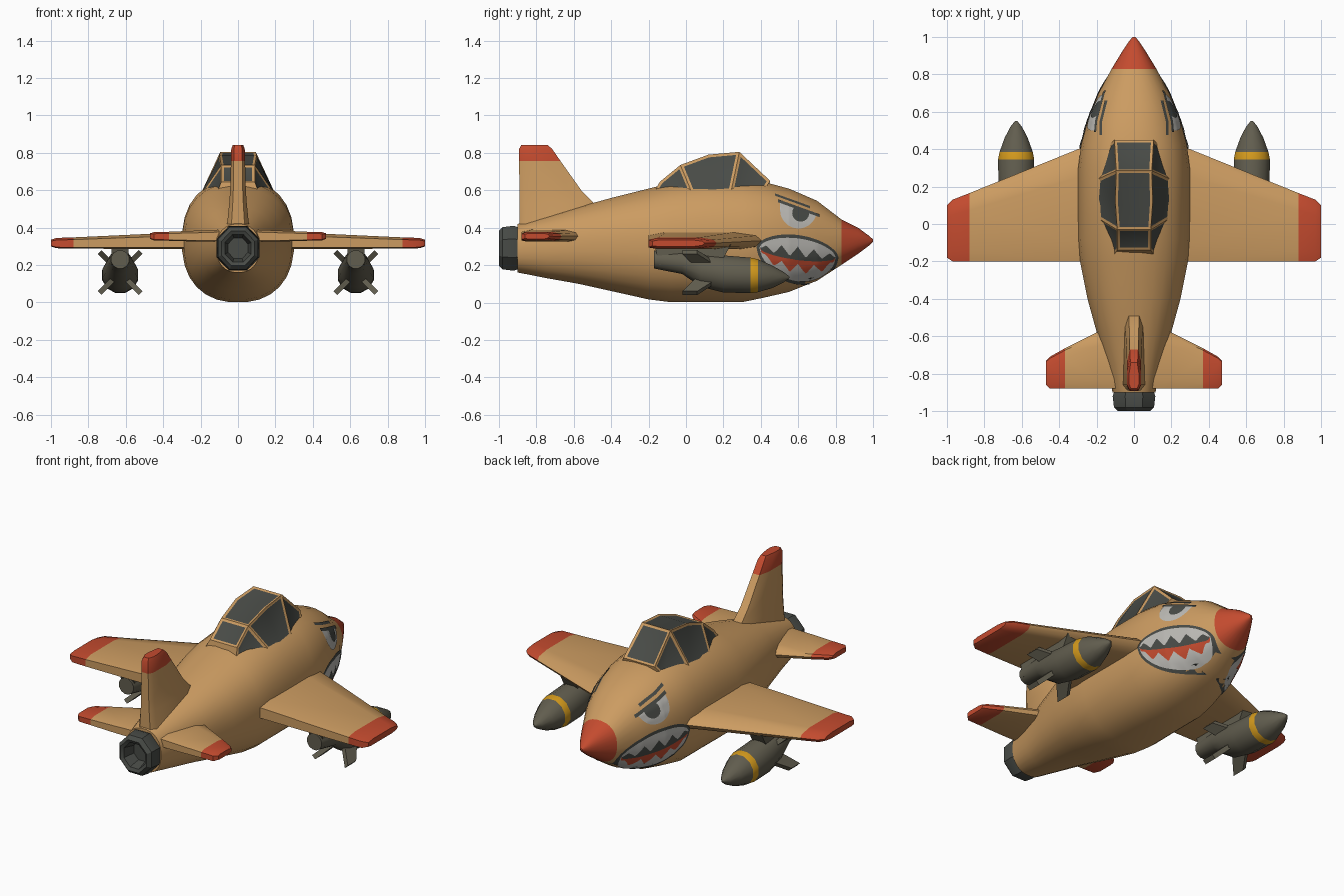
import bpy
import bmesh
import math
from mathutils import Vector
from mathutils.bvhtree import BVHTree

default_cube = bpy.data.objects.get("Cube")
if default_cube:
    bpy.data.objects.remove(default_cube, do_unlink=True)


def make_material(name, red, green, blue):
    material = bpy.data.materials.new(name)
    material.use_nodes = True
    colour = (red, green, blue, 1)
    material.diffuse_color = colour
    shader = material.node_tree.nodes["Principled BSDF"]
    shader.inputs["Base Color"].default_value = colour
    shader.inputs["Roughness"].default_value = 0.8
    return material


TAN = make_material("sand tan", 0.6, 0.33, 0.12)
RED = make_material("warm red", 0.55, 0.07, 0.028)
DARK = make_material("dark grey", 0.065, 0.07, 0.062)
OLIVE = make_material("olive grey", 0.12, 0.11, 0.077)
YELLOW = make_material("band yellow", 0.65, 0.32, 0.012)
WHITE = make_material("dull white", 0.5, 0.49, 0.46)


def finish(name, bm, materials, rule=None, angle=40, recalc=True):
    """Turn a bmesh into a shaded object; rule(face centre) picks the material."""
    if recalc:
        bmesh.ops.recalc_face_normals(bm, faces=bm.faces)
    if rule:
        for face in bm.faces:
            face.material_index = int(rule(face.calc_center_median()))
    mesh = bpy.data.meshes.new(name)
    bm.to_mesh(mesh)
    bm.free()
    for material in materials:
        mesh.materials.append(material)
    obj = bpy.data.objects.new(name, mesh)
    bpy.context.collection.objects.link(obj)
    bpy.ops.object.select_all(action="DESELECT")
    obj.select_set(True)
    bpy.context.view_layer.objects.active = obj
    bpy.ops.object.shade_smooth_by_angle(angle=math.radians(angle))
    return obj


def loft(rings):
    """Skin a list of equal-length point rings and cap both ends."""
    bm = bmesh.new()
    loops = [[bm.verts.new(p) for p in ring] for ring in rings]
    count = len(loops[0])
    for a, b in zip(loops, loops[1:]):
        for i in range(count):
            j = (i + 1) % count
            bm.faces.new((a[i], a[j], b[j], b[i]))
    bm.faces.new(loops[0])
    bm.faces.new(loops[-1])
    bmesh.ops.recalc_face_normals(bm, faces=bm.faces)
    return bm


def oval(y, width, low, high, sides=28, power=2.3, x=0):
    ring = []
    for i in range(sides):
        a = 2 * math.pi * (i + 0.5) / sides
        c, s = math.cos(a), math.sin(a)
        px = math.copysign(abs(c) ** (2 / power), c) * width
        pz = math.copysign(abs(s) ** (2 / power), s) * (high - low) / 2
        ring.append((x + px, y, (low + high) / 2 + pz))
    return ring


# Fuselage: y, half width, bottom, top
stations = [
    (-0.9, 0.115, 0.16, 0.42), (-0.75, 0.15, 0.13, 0.46), (-0.58, 0.2, 0.1, 0.51),
    (-0.4, 0.25, 0.06, 0.56), (-0.2, 0.29, 0.015, 0.61), (-0.08, 0.3, 0, 0.64),
    (0.1, 0.3, 0, 0.66), (0.3, 0.3, 0, 0.66), (0.42, 0.285, 0.025, 0.645),
    (0.55, 0.25, 0.055, 0.61), (0.7, 0.19, 0.115, 0.545), (0.83, 0.12, 0.2, 0.445),
    (0.92, 0.065, 0.26, 0.4), (0.98, 0.025, 0.305, 0.355), (1, 0.006, 0.325, 0.337)]
body = loft([oval(*s) for s in stations])
skin = BVHTree.FromBMesh(body)
finish("fuselage", body, [TAN, RED], lambda c: c.y > 0.83)

# Exhaust nozzle with a recessed opening
nozzle = [(-0.87, 0.11), (-0.92, 0.13), (-0.98, 0.122), (-1, 0.1), (-0.99, 0.08), (-0.92, 0.06)]
finish("exhaust_nozzle",
       loft([oval(y, r * 0.95, 0.29 - r, 0.29 + r, 8, 2) for y, r in nozzle]), [DARK], angle=30)


# Wings and tailplanes
def wing_ring(x, back, front, low, high):
    chord, thick = front - back, high - low
    profile = [(0, 0.1), (0, 0.8), (0.15, 1), (0.75, 1), (0.95, 0.8), (1, 0.5),
               (0.95, 0.15), (0.8, 0), (0.1, 0)]
    return [(x, back + u * chord, low + v * thick) for u, v in profile]


for side, label in ((1, "left"), (-1, "right")):
    wing = [(0.1, -0.2, 0.46, 0.285, 0.385), (0.3, -0.2, 0.4, 0.285, 0.375),
            (0.88, -0.2, 0.165, 0.288, 0.348), (0.97, -0.2, 0.13, 0.29, 0.345),
            (1, -0.18, 0.1, 0.3, 0.335)]
    finish(label + "_wing", loft([wing_ring(side * x, *r) for x, *r in wing]),
           [TAN, RED], lambda c: abs(c.x) > 0.88)
    tail = [(0.08, -0.88, -0.51, 0.325, 0.39), (0.2, -0.88, -0.58, 0.325, 0.385),
            (0.37, -0.88, -0.665, 0.33, 0.378), (0.45, -0.88, -0.71, 0.332, 0.376),
            (0.47, -0.86, -0.73, 0.34, 0.37)]
    finish(label + "_tailplane", loft([wing_ring(side * x, *r) for x, *r in tail]),
           [TAN, RED], lambda c: abs(c.x) > 0.37)


# Tail fin: z, back, front, half thickness
def fin_ring(z, back, front, half):
    soft = half * 0.6
    return [(-soft, back, z), (soft, back, z), (half, back + 0.03, z), (half, front - 0.07, z),
            (soft, front, z), (-soft, front, z), (-half, front - 0.07, z), (-half, back + 0.03, z)]


fin = [(0.4, -0.89, -0.44, 0.06), (0.53, -0.89, -0.49, 0.047), (0.6, -0.89, -0.56, 0.042),
       (0.755, -0.892, -0.67, 0.038), (0.82, -0.892, -0.715, 0.036), (0.843, -0.88, -0.74, 0.028)]
finish("tail_fin", loft([fin_ring(*f) for f in fin]), [TAN, RED], lambda c: c.z > 0.755)

# Canopy: y of the roof, y of the base, base half width, roof half width, roof height
frames = [(-0.14, -0.17, 0.11, 0.09, 0.645), (-0.03, 0.03, 0.19, 0.09, 0.735),
          (0.12, 0.13, 0.2, 0.1, 0.79), (0.285, 0.24, 0.195, 0.095, 0.805),
          (0.45, 0.41, 0.145, 0.105, 0.65)]
rings = []
for roof_y, base_y, base, roof, top in frames:
    half = [(base, base_y, 0.5), (base, base_y, 0.59), (roof, roof_y, top)]
    rings.append(half + [(-x, y, z) for x, y, z in reversed(half)])
canopy = loft(rings)
canopy.faces.ensure_lookup_table()
# Groups of (bay, strip): strips 1 and 3 are the sides, strip 2 is the roof
groups = [[(0, 2)], [(1, 2), (2, 2)], [(3, 2)]]
for strip in (1, 3):
    groups += [[(0, strip)], [(1, strip), (2, strip)], [(3, strip)]]
panes = [[canopy.faces[bay * 6 + strip] for bay, strip in group] for group in groups]
for pane in panes:
    bmesh.ops.inset_region(canopy, faces=pane, thickness=0.014, depth=-0.005, use_even_offset=True)
    for face in pane:
        face.material_index = 1
finish("canopy", canopy, [TAN, DARK], angle=25)

# Underwing bombs with rear fins and a pylon
bomb = [(-0.17, 0.05, 0.18, 0.28), (-0.02, 0.065, 0.15, 0.28), (0.08, 0.085, 0.08, 0.27),
        (0.2, 0.098, 0.05, 0.255), (0.345, 0.1, 0.047, 0.243), (0.385, 0.092, 0.052, 0.234),
        (0.46, 0.064, 0.075, 0.2), (0.52, 0.032, 0.105, 0.165), (0.552, 0.005, 0.13, 0.14)]
for side, label in ((1, "left"), (-1, "right")):
    x = side * 0.63
    finish(label + "_bomb", loft([oval(*b, 12, 2, x) for b in bomb]), [OLIVE, YELLOW],
           lambda c: 0.346 < c.y < 0.384)
    pylon = [[(x + u * 0.045, y, z) for u, y in ((-1, back), (1, back), (1, front), (-1, front))]
             for z, back, front in ((0.2, -0.14, 0.18), (0.31, -0.17, 0.24))]
    finish(label + "_pylon", loft(pylon), [OLIVE])
    for n in range(4):
        a = math.pi * (n / 2 + 0.25)
        out = Vector((math.cos(a), 0, math.sin(a)))
        flat = Vector((-out.z, 0, out.x)) * 0.014
        hub = Vector((x, 0, 0.16))
        blade = [hub + out * r + Vector((0, y, 0))
                 for r, y in ((0.03, 0.07), (0.03, 0.2), (0.155, 0.06), (0.155, -0.02))]
        finish(f"{label}_bomb_fin_{n + 1}",
               loft([[p - flat for p in blade], [p + flat for p in blade]]), [OLIVE])


# Painted face, laid on the fuselage skin as thin plates between two curves
def plate(name, start, end, low, high, material, lift, columns=48, rows=8):
    for side, label in ((1, "left"), (-1, "right")):
        bm = bmesh.new()
        grid = []
        for i in range(columns + 1):
            y = start + (end - start) * i / columns
            line = []
            for j in range(rows + 1):
                z = low(y) + (max(high(y), low(y)) - low(y)) * j / rows
                hit = skin.ray_cast(Vector((side, y, z)), Vector((-side, 0, 0)))
                if hit[0] is None:
                    hit = skin.find_nearest(Vector((side * 0.1, y, z)))
                line.append(bm.verts.new(hit[0] + hit[1] * lift))
            grid.append(line)
        for a, b in zip(grid, grid[1:]):
            for j in range(rows):
                quad = (a[j], b[j], b[j + 1], a[j + 1])
                bm.faces.new(quad if side > 0 else quad[::-1])
        finish(f"{label}_{name}", bm, [material], recalc=False)


def bulge(y, centre, radius, power=0.5):
    return max(0, 1 - ((y - centre) / radius) ** 2) ** power


def mid(y):
    return 0.295 - (y - 0.377) * 0.12


def jaw(amount, reach):
    return lambda y: mid(y) + amount * bulge(y, 0.595, reach, 0.6)


def zigzag(y, count):
    t = (y - 0.38) / 0.43 * count
    return abs(2 * (t - math.floor(t)) - 1)


def upper_teeth(y):
    return mid(y) + (0.03 - 0.055 * zigzag(y, 5)) * bulge(y, 0.595, 0.2)


def tongue(y):
    return mid(y) - 0.04 * bulge(y, 0.595, 0.2)


def lower_teeth(y):
    return mid(y) - (0.06 + 0.05 * zigzag(y, 5)) * bulge(y, 0.595, 0.2)


plate("mouth_outline", 0.376, 0.814, jaw(-0.17, 0.219), jaw(0.092, 0.219), DARK, 0.003)
plate("teeth", 0.392, 0.798, jaw(-0.152, 0.203), jaw(0.074, 0.203), WHITE, 0.005)
plate("mouth_gap", 0.395, 0.795, tongue, upper_teeth, DARK, 0.007, 60, 4)
plate("tongue", 0.395, 0.795, lower_teeth, tongue, RED, 0.007, 60, 4)


def lid(y):
    return 0.535 - (y - 0.5) * 0.36


plate("eye_white", 0.5, 0.7, lambda y: 0.5 - 0.105 * bulge(y, 0.6, 0.1), lid, WHITE, 0.004)
plate("pupil", 0.565, 0.655, lambda y: 0.475 - 0.045 * bulge(y, 0.61, 0.045),
      lambda y: min(lid(y), 0.475 + 0.045 * bulge(y, 0.61, 0.045)), DARK, 0.007)
plate("eyelid", 0.49, 0.71, lambda y: lid(y) - 0.006, lambda y: lid(y) + 0.01, DARK, 0.006, 20, 2)
plate("brow", 0.475, 0.66, lambda y: lid(y) + 0.024, lambda y: lid(y) + 0.036, DARK, 0.004, 20, 2)
